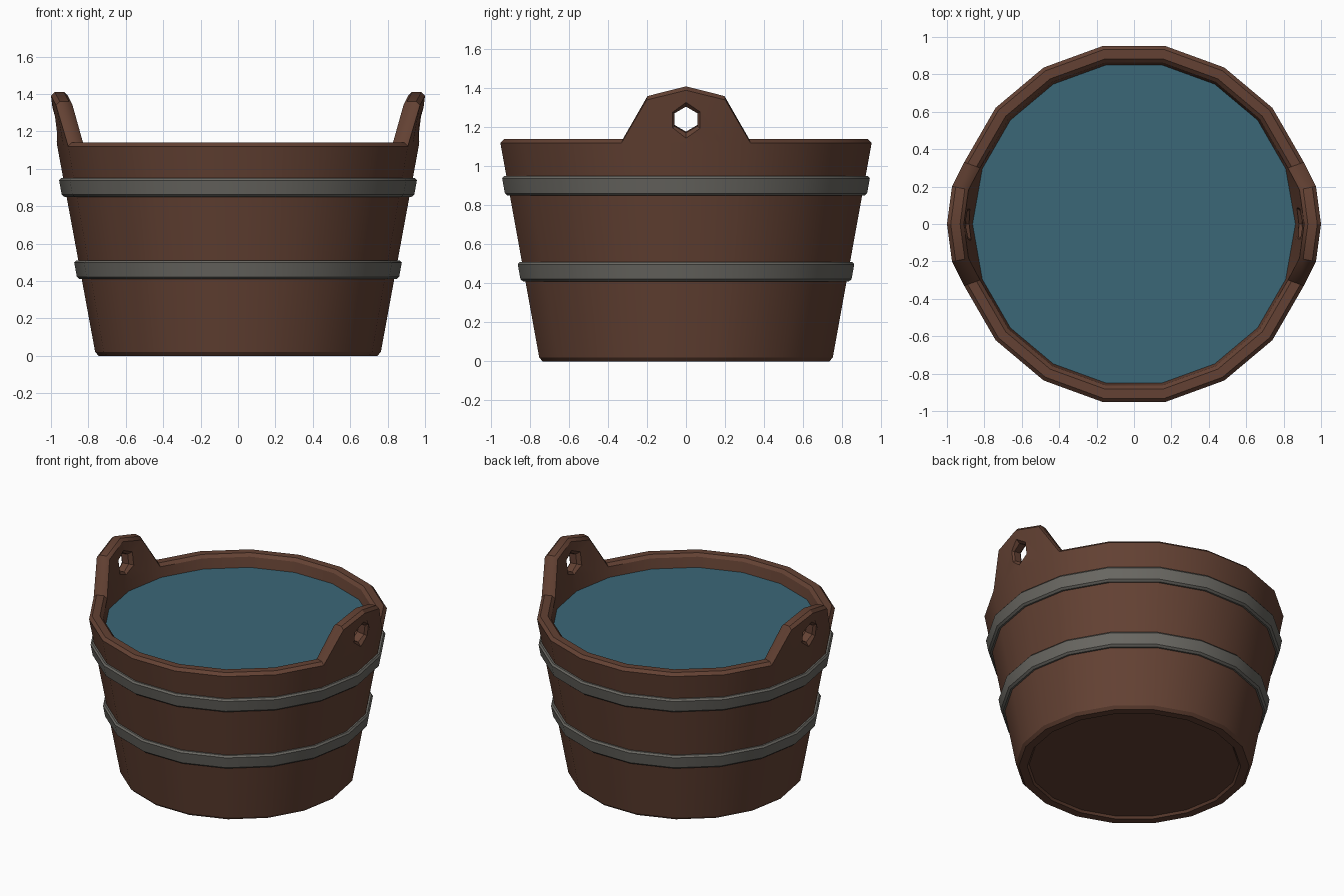
import bpy, bmesh
from math import cos, sin, radians, pi

if "Cube" in bpy.data.objects:
    bpy.data.objects.remove(bpy.data.objects["Cube"])

SIDES = 18
THICK = 0.09


def material(name, color):
    m = bpy.data.materials.new(name)
    m.diffuse_color = color
    m.use_nodes = True
    m.node_tree.nodes["Principled BSDF"].inputs["Base Color"].default_value = m.diffuse_color
    return m


wood = material("wood", (0.125, 0.053, 0.033, 1))
iron = material("iron", (0.14, 0.135, 0.12, 1))
blue = material("water", (0.043, 0.135, 0.185, 1))


def radius(z):
    return 0.76 + 0.184 * z


def make(name, rings, mat=None, closed=True, caps=False):
    """Join equal-length rings of points into a skin."""
    bm = bmesh.new()
    vs = [[bm.verts.new(p) for p in r] for r in rings]
    n, k = len(vs), len(vs[0])
    for i in range(n if closed else n - 1):
        a, b = vs[i], vs[(i + 1) % n]
        for j in range(k):
            bm.faces.new((a[j], a[(j + 1) % k], b[(j + 1) % k], b[j]))
    if caps:
        bm.faces.new(vs[0])
        bm.faces.new(vs[-1])
    bmesh.ops.remove_doubles(bm, verts=bm.verts, dist=0.0005)
    bmesh.ops.recalc_face_normals(bm, faces=bm.faces)
    me = bpy.data.meshes.new(name)
    bm.to_mesh(me)
    bm.free()
    ob = bpy.data.objects.new(name, me)
    bpy.context.collection.objects.link(ob)
    if mat:
        me.materials.append(mat)
    return ob


def smooth(ob):
    bpy.ops.object.select_all(action='DESELECT')
    ob.select_set(True)
    bpy.context.view_layer.objects.active = ob
    bpy.ops.object.shade_smooth_by_angle(angle=radians(30))


def ngon(r, z):
    return [(r * cos(2 * pi * i / SIDES), r * sin(2 * pi * i / SIDES), z) for i in range(SIDES)]


# Tub wall: one cross-section per column, raised at the two handles
lift = {0: 0.27, 180: 0.27}
for a in (11.7, 168.3, 191.7, 348.3):
    lift[a] = 0.22
columns = sorted(set(range(0, 360, 20)) | set(lift))
sections = []
for a in columns:
    up = lift.get(a, 0)
    flat = 1 if a % 20 == 0 else cos(radians(10)) / cos(radians(a % 20 - 10))
    top = 1 if up else flat
    z = 1.12 + up
    R, T = radius(1.12), radius(1.12) + 0.125 * up
    prof = [(0.745, 0, flat), (radius(0.02), 0.02, flat), (R, 1.12, flat),
            (T, z, top), (T - 0.02, z + 0.02, top),
            (T - THICK + 0.02, z + 0.02, top), (T - THICK, z, top),
            (R - THICK, 1.12, flat), (radius(0.02) - THICK, 0.02, flat), (0.69, 0, flat)]
    sections.append([(r * f * cos(radians(a)), r * f * sin(radians(a)), h) for r, h, f in prof])
tub = make("tub_wall", sections, wood)

# Chamfered hexagonal grip holes
for side in (1, -1):
    rings = []
    for off, r in ((-0.08, 0.125), (-0.025, 0.067), (0.025, 0.067), (0.08, 0.125)):
        rings.append([(side * (0.932 + off + 0.125 * r * cos(pi * i / 3)),
                       r * sin(pi * i / 3),
                       1.242 - 0.125 * off + r * cos(pi * i / 3)) for i in range(6)])
    cutter = make("grip_hole_cutter", rings, closed=False, caps=True)
    mod = tub.modifiers.new("grip_hole", 'BOOLEAN')
    mod.object = cutter
    mod.solver = 'EXACT'
    bpy.context.view_layer.objects.active = tub
    bpy.ops.object.modifier_apply(modifier=mod.name)
    bpy.data.objects.remove(cutter)
smooth(tub)

# Iron hoops with chamfered edges
for name, z in (("lower_hoop", 0.41), ("upper_hoop", 0.85)):
    prof = [(-0.02, 0.0), (0.012, 0.0), (0.024, 0.012), (0.024, 0.088), (0.012, 0.1), (-0.02, 0.1)]
    smooth(make(name, [ngon(radius(z + h) + d, z + h) for d, h in prof], iron))

# Floor and water
make("tub_floor", [ngon(0.685, 0.015), ngon(0.69, 0.06)], wood, closed=False, caps=True)
make("water", [ngon(0.866, 1.045), ngon(0.868, 1.05)], blue, closed=False, caps=True)
